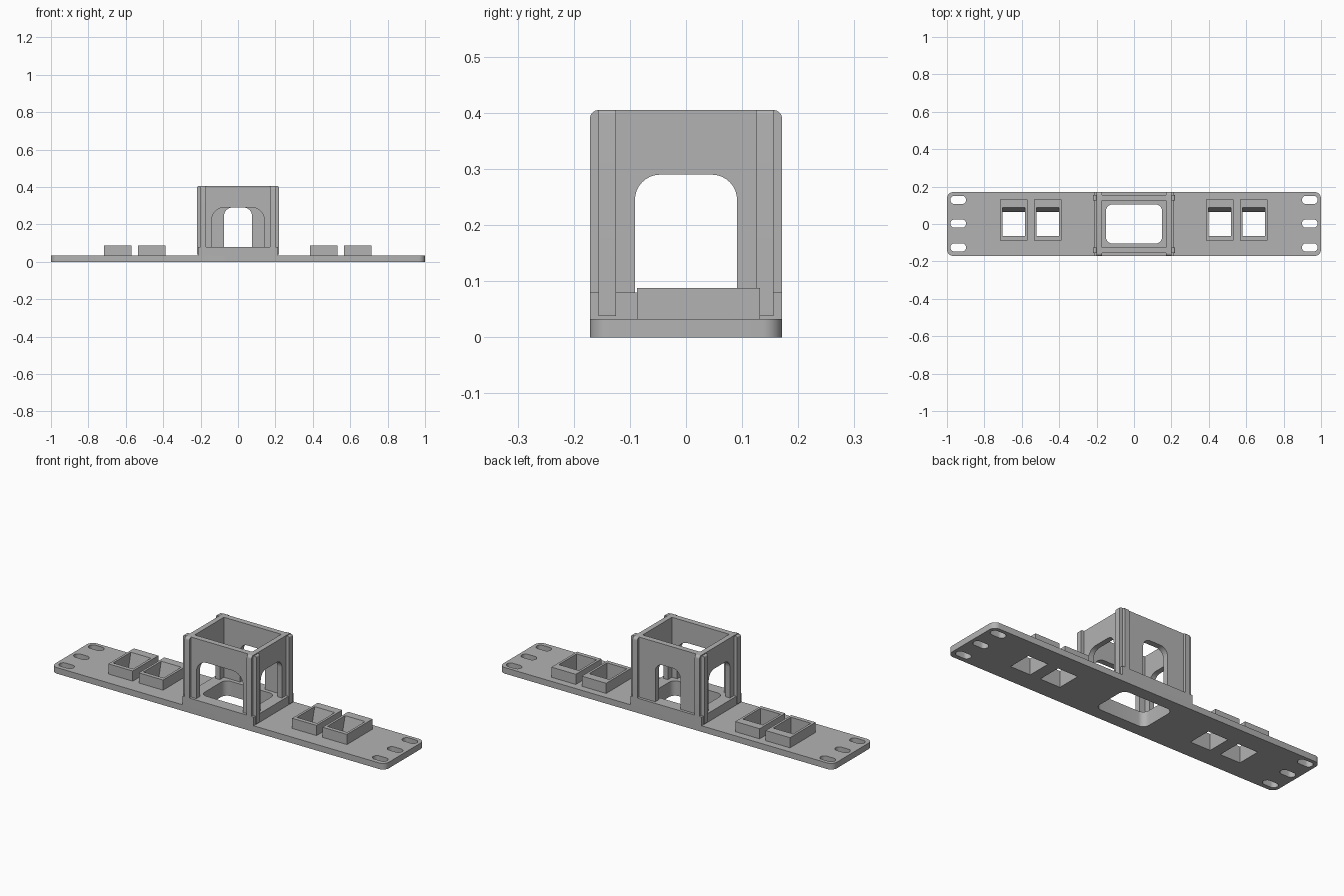
import bpy, bmesh, math
from mathutils import Vector

cube = bpy.data.objects.get("Cube")
if cube:
    bpy.data.objects.remove(cube, do_unlink=True)

grey = bpy.data.materials.new("matte grey")
grey.use_nodes = True
GREY = (0.45, 0.45, 0.45, 1)
grey.diffuse_color = GREY
grey.node_tree.nodes["Principled BSDF"].inputs["Base Color"].default_value = GREY


def rounded(u0, u1, v0, v1, r=0.0, top_only=False, steps=8):
    """Outline of a rectangle with rounded corners."""
    pts = []
    for i, (u, v, su, sv) in enumerate([(u1, v1, -1, -1), (u0, v1, 1, -1),
                                        (u0, v0, 1, 1), (u1, v0, -1, 1)]):
        if r == 0 or (top_only and i > 1):
            pts.append((u, v))
            continue
        for k in range(steps + 1):
            a = math.pi / 2 * (i + k / steps)
            pts.append((u + su * r + r * math.cos(a), v + sv * r + r * math.sin(a)))
    return pts


def prism(name, outline, axis, lo, hi):
    """Extrude an outline along an axis; the outline lies in the other two axes."""
    place = {"x": lambda u, v, w: (w, u, v),
             "y": lambda u, v, w: (u, w, v),
             "z": lambda u, v, w: (u, v, w)}[axis]
    bm = bmesh.new()
    face = bm.faces.new([bm.verts.new(place(u, v, lo)) for u, v in outline])
    new = bmesh.ops.extrude_face_region(bm, geom=[face])["geom"]
    shift = Vector(place(0, 0, hi - lo))
    bmesh.ops.translate(bm, vec=shift, verts=[g for g in new if isinstance(g, bmesh.types.BMVert)])
    bmesh.ops.recalc_face_normals(bm, faces=bm.faces)
    mesh = bpy.data.meshes.new(name)
    bm.to_mesh(mesh)
    bm.free()
    mesh.materials.append(grey)
    obj = bpy.data.objects.new(name, mesh)
    bpy.context.collection.objects.link(obj)
    return obj


def cut(obj, cutters):
    """Subtract the cutters, keep the result and drop the cutters."""
    for c in cutters:
        c.hide_render = True
        mod = obj.modifiers.new("cut", "BOOLEAN")
        mod.operation, mod.solver, mod.object = "DIFFERENCE", "EXACT", c
    bpy.context.view_layer.update()
    done = obj.evaluated_get(bpy.context.evaluated_depsgraph_get())
    mesh = bpy.data.meshes.new_from_object(done)
    obj.modifiers.clear()
    obj.data = mesh
    for c in cutters:
        bpy.data.objects.remove(c, do_unlink=True)


PLATE, BASE, TOP = 0.033, 0.08, 0.405
HALF_Y = 0.171
JACKS = [-0.643, -0.461, 0.459, 0.641]


def jack_hole(x):
    # opening with one sloping end wall
    return prism("jack_cutter", [(-0.065, -0.01), (0.062, -0.01), (0.09, 0.1), (-0.065, 0.1)],
                 "x", x - 0.06, x + 0.06)


def centre_hole():
    return prism("hole_cutter", rounded(-0.15, 0.15, -0.105, 0.105, 0.035), "z", -0.1, 0.2)


# Mounting plate with slots, jack openings and central hole
plate = prism("mounting_plate", rounded(-1, 1, -HALF_Y, HALF_Y, 0.035), "z", 0, PLATE)
slots = [prism("slot_cutter", rounded(s * 0.94 - 0.042, s * 0.94 + 0.042, y - 0.022, y + 0.022, 0.0219),
               "z", -0.1, 0.1) for s in (-1, 1) for y in (-0.125, 0.002, 0.129)]
cut(plate, slots + [jack_hole(x) for x in JACKS] + [centre_hole()])

# Jack sockets
for i, x in enumerate(JACKS):
    socket = prism(f"jack_socket_{i + 1}", rounded(x - 0.073, x + 0.073, -0.087, 0.132), "z", PLATE, 0.088)
    cut(socket, [jack_hole(x)])

# Raised base of the cage
base = prism("cage_base", rounded(-0.214, 0.214, -HALF_Y, HALF_Y), "z", PLATE, BASE)
cut(base, [centre_hole()])

# Front and back panels with arched windows
for name, side, half, r in (("front", -1, 0.14, 0.065), ("back", 1, 0.075, 0.045)):
    lo, hi = sorted((side * 0.125, side * 0.156))
    panel = prism(f"{name}_panel", rounded(-0.172, 0.172, BASE, TOP), "y", lo, hi)
    cut(panel, [prism("window_cutter", rounded(-half, half, BASE - 0.02, 0.29, r, True),
                      "y", lo - 0.05, hi + 0.05)])

# Side panels with arched windows, corner posts and ribs
for name, side in (("right", -1), ("left", 1)):
    lo, hi = sorted((side * 0.172, side * 0.2))
    panel = prism(f"{name}_side_panel", rounded(-HALF_Y, HALF_Y, BASE, TOP, 0.015, True), "x", lo, hi)
    cut(panel, [prism("window_cutter", rounded(-0.091, 0.091, BASE - 0.02, 0.29, 0.045, True),
                      "x", lo - 0.05, hi + 0.05)])
    for end, s in (("front", -1), ("back", 1)):
        y0, y1 = sorted((s * 0.125, s * 0.156))
        x0, x1 = sorted((side * 0.2, side * 0.219))
        prism(f"{end}_{name}_rib", rounded(x0, x1, 0.038, TOP, 0.008, True), "y", y0, y1)

# Smooth the rounded corners while keeping edges sharp
for obj in bpy.context.collection.objects:
    if obj.type == "MESH" and obj.data.materials and obj.data.materials[0] == grey:
        obj.select_set(True)
        bpy.context.view_layer.objects.active = obj
bpy.ops.object.shade_smooth_by_angle(angle=math.radians(30))
